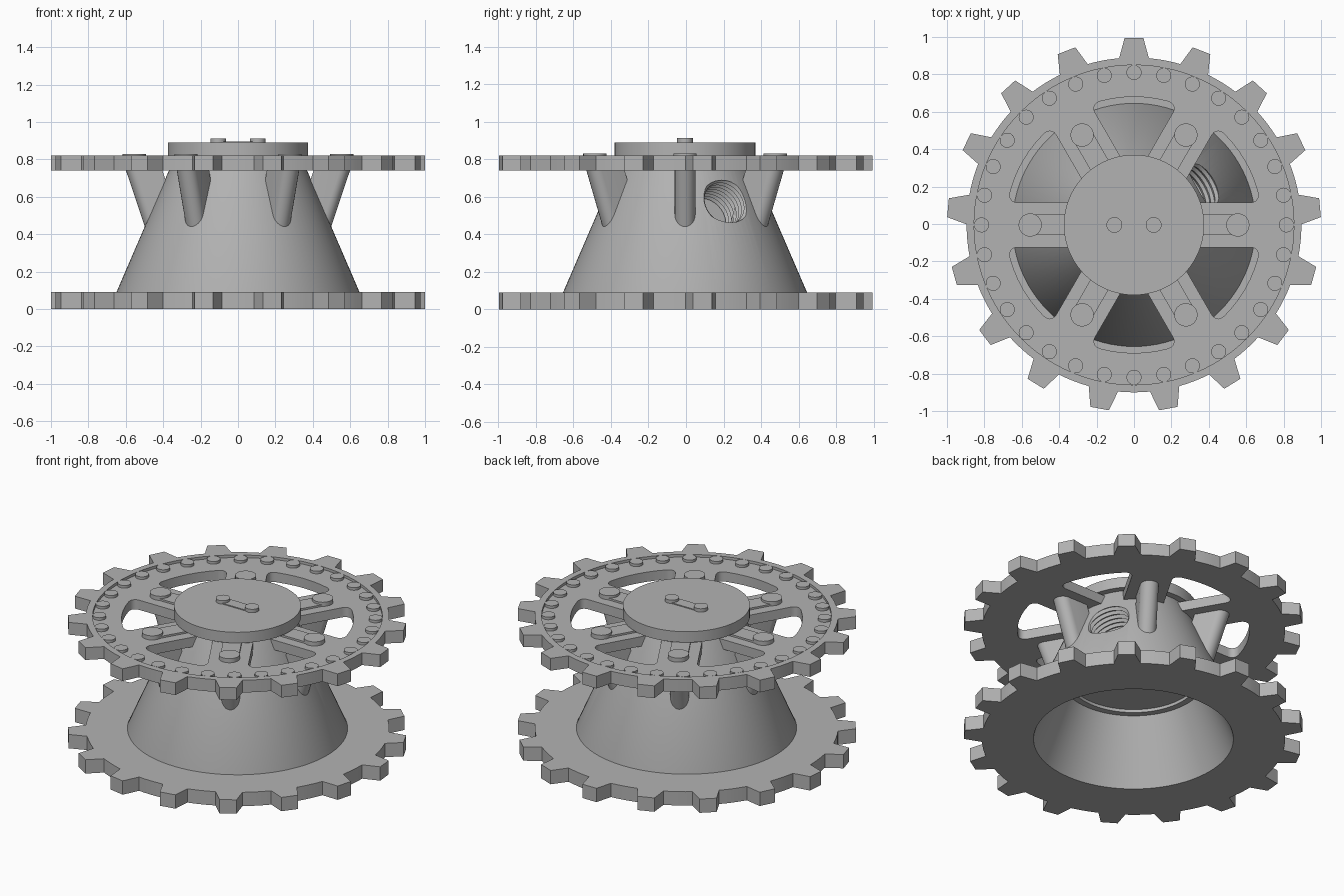
import bpy, bmesh, math
from math import sin, cos, radians, pi
from mathutils import Matrix, Vector

if "Cube" in bpy.data.objects:
    bpy.data.objects.remove(bpy.data.objects["Cube"])

CY = -0.005          # wheel axis offset in y
TEETH, SPOKES, RIVETS = 17, 6, 32

grey = bpy.data.materials.new("plain grey")
grey.use_nodes = True
GREY = (0.45, 0.45, 0.45, 1)
grey.diffuse_color = GREY
grey.node_tree.nodes["Principled BSDF"].inputs["Base Color"].default_value = GREY


def polar(r, degrees):
    return (r * cos(radians(degrees)), r * sin(radians(degrees)))


def finish(bm, name, matrix=Matrix()):
    """Turn a bmesh into a shaded object on the wheel axis."""
    bmesh.ops.recalc_face_normals(bm, faces=bm.faces)
    bm.transform(Matrix.Translation((0, CY, 0)) @ matrix)
    mesh = bpy.data.meshes.new(name)
    bm.to_mesh(mesh)
    bm.free()
    mesh.materials.append(grey)
    ob = bpy.data.objects.new(name, mesh)
    bpy.context.collection.objects.link(ob)
    bpy.ops.object.select_all(action='DESELECT')
    ob.select_set(True)
    bpy.context.view_layer.objects.active = ob
    bpy.ops.object.shade_smooth_by_angle(angle=radians(30))
    return ob


def prism(name, outline, z0, z1, shear=0, matrix=Matrix(), round_corners=()):
    """Extrude a flat outline upward, optionally leaning along x."""
    bm = bmesh.new()
    verts = [bm.verts.new((x, y, z0)) for x, y in outline]
    bm.faces.new(verts)
    if round_corners:
        bmesh.ops.bevel(bm, geom=[verts[i] for i in round_corners], offset=0.05,
                        segments=5, profile=0.5, affect='VERTICES')
    top = bmesh.ops.extrude_face_region(bm, geom=bm.faces[:])["geom"]
    bmesh.ops.translate(bm, vec=(shear, 0, z1 - z0),
                        verts=[v for v in top if isinstance(v, bmesh.types.BMVert)])
    return finish(bm, name, matrix)


def disc(name, r, z0, z1, x=0, sides=24, turn=0):
    outline = [polar(r, 360 * i / sides) for i in range(sides)]
    place = Matrix.Rotation(radians(turn), 4, 'Z') @ Matrix.Translation((x, 0, 0))
    return prism(name, outline, z0, z1, matrix=place)


def revolve(name, profile, matrix=Matrix(), steps=96):
    bm = bmesh.new()
    verts = [bm.verts.new((r, 0, z)) for r, z in profile]
    edges = [bm.edges.new(pair) for pair in zip(verts, verts[1:])]
    bmesh.ops.spin(bm, geom=verts + edges, cent=(0, 0, 0), axis=(0, 0, 1),
                   angle=2 * pi, steps=steps)
    bmesh.ops.remove_doubles(bm, verts=bm.verts, dist=1e-4)
    return finish(bm, name, matrix)


def cut(target, cutter):
    mod = target.modifiers.new("cut", 'BOOLEAN')
    mod.operation, mod.solver, mod.object = 'DIFFERENCE', 'EXACT', cutter
    bpy.ops.object.select_all(action='DESELECT')
    bpy.context.view_layer.objects.active = target
    target.select_set(True)
    bpy.ops.object.modifier_apply(modifier=mod.name)
    bpy.data.objects.remove(cutter)
    bpy.ops.object.shade_smooth_by_angle(angle=radians(30))


def toothed_plate(name, z0, z1):
    outline = []
    pitch = 360 / TEETH
    for i in range(TEETH):
        a = 90 + i * pitch
        outline += [polar(0.895, a - 5.1), polar(1, a - 2.9),
                    polar(1, a + 2.9), polar(0.895, a + 5.1)]
        outline += [polar(0.895, a + 5.1 + (pitch - 10.2) * k / 4) for k in (1, 2, 3)]
    return prism(name, outline, z0, z1)


# Lower toothed plate, open in the middle
lower = toothed_plate("lower_sprocket_plate", 0, 0.09)
cut(lower, disc("cutter", 0.64, -0.1, 0.2, sides=96))

# Upper toothed plate with a sunken face and six windows
upper = toothed_plate("upper_sprocket_plate", 0.74, 0.82)
cut(upper, disc("cutter", 0.855, 0.803, 0.9, sides=96))
end = 30 - math.degrees(math.asin(0.12 / 0.685))
window = [(0.24, 0)] + [polar(0.685, -end + 2 * end * k / 8) for k in range(9)]
for i in range(SPOKES):
    turn = Matrix.Rotation(radians(30 + 60 * i), 4, 'Z')
    cut(upper, prism("cutter", window, 0.6, 1, matrix=turn, round_corners=(1, 9)))

# Conical hub with a hollow underside and a cap
hub = revolve("conical_hub", [
    (0, 0.89), (0.375, 0.89), (0.375, 0.82), (0.335, 0.82), (0.65, 0.09),
    (0.65, 0), (0.59, 0), (0.42, 0.40), (0.38, 0.40), (0.38, 0.42), (0, 0.42)])

# Threaded hole, square to the cone
thread = [(0, -0.25)]
for k in range(10):
    thread += [(0.133, -0.25 + 0.03 * k), (0.118, -0.235 + 0.03 * k)]
thread += [(0.133, 0.05), (0.133, 0.15), (0, 0.15)]
tilt = radians(23.3)
axis = Vector((cos(tilt) * cos(pi / 6), cos(tilt) * sin(pi / 6), sin(tilt)))
seat = Matrix.Translation((*polar(0.44, 30), 0.575)) @ axis.to_track_quat('Z', 'Y').to_matrix().to_4x4()
cut(hub, revolve("cutter", thread, seat, steps=40))

# Spokes: leaning round-nosed gusset below, raised strip and bolt above
nose = [(0.30, 0.055)] + [(0.44 + 0.055 * cos(a), -0.055 * sin(a))
                          for a in [-pi / 2 + pi * k / 12 for k in range(13)]] + [(0.30, -0.055)]
strip = [(0.30, -0.055), (0.55, -0.055), (0.55, 0.055), (0.30, 0.055)]
for i in range(SPOKES):
    turn = Matrix.Rotation(radians(60 * i), 4, 'Z')
    prism("spoke_gusset", nose, 0.43, 0.75, shear=0.107, matrix=turn)
    prism("spoke_strip", strip, 0.79, 0.815, matrix=turn)
    disc("spoke_bolt", 0.062, 0.79, 0.83, x=0.555, sides=32, turn=60 * i)

# Rim rivets
for i in range(RIVETS):
    disc("rim_rivet", 0.04, 0.79, 0.82, x=0.815, turn=360 / RIVETS * i)

# Cap bolts joined by a thin strip
for x in (-0.105, 0.105):
    disc("cap_bolt", 0.042, 0.88, 0.912, x=x)
prism("cap_strip", [(-0.1, -0.036), (0.1, -0.036), (0.1, 0.036), (-0.1, 0.036)], 0.88, 0.896)
